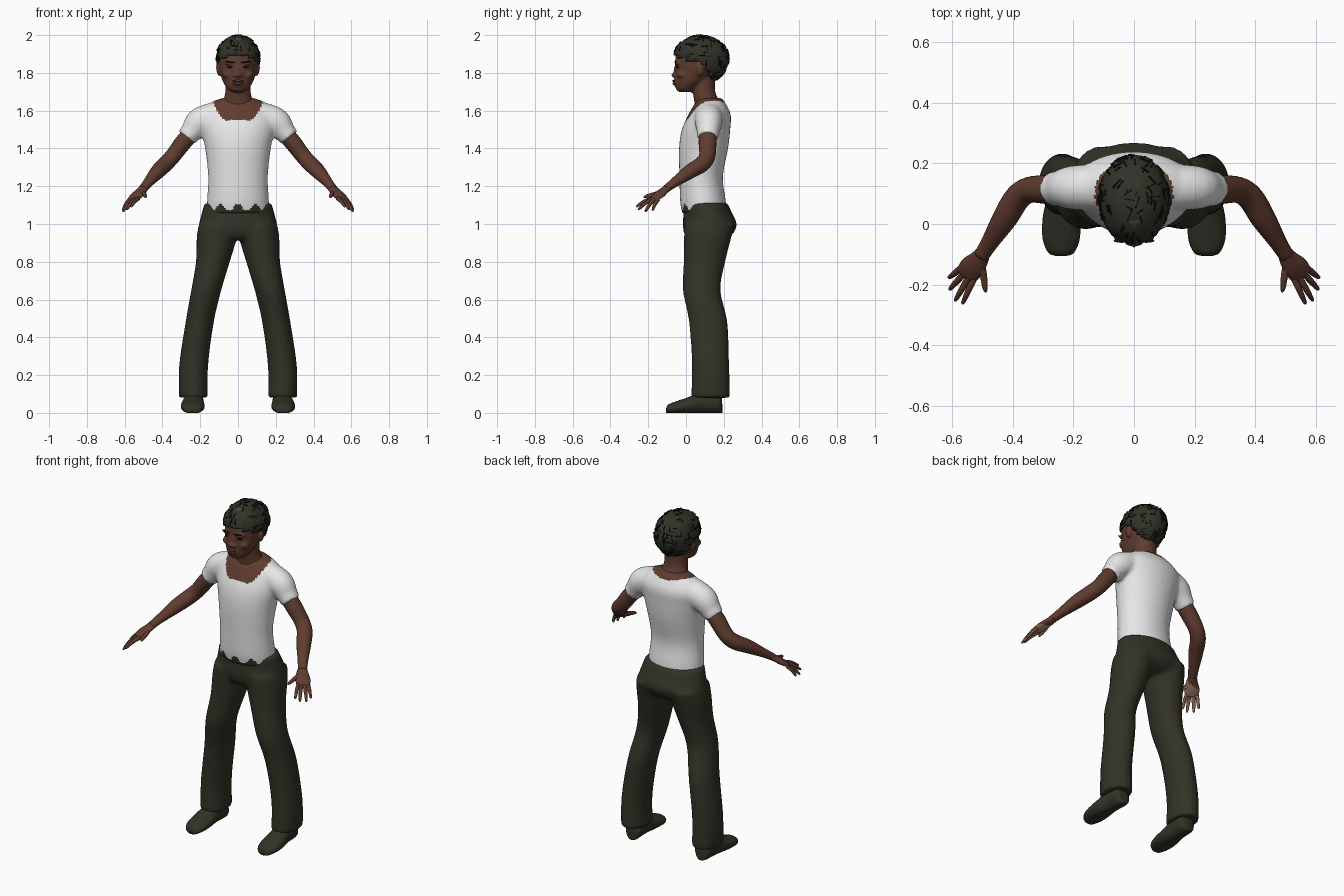
import bpy, bmesh, math, random
from mathutils import Vector, Matrix

random.seed(4)
if "Cube" in bpy.data.objects:
    bpy.data.objects.remove(bpy.data.objects["Cube"])


def material(name, r, g, b):
    m = bpy.data.materials.new(name)
    m.use_nodes = True
    m.diffuse_color = (r, g, b, 1)
    bsdf = next(n for n in m.node_tree.nodes if n.type == "BSDF_PRINCIPLED")
    bsdf.inputs["Base Color"].default_value = (r, g, b, 1)
    bsdf.inputs["Roughness"].default_value = 0.8
    return m


SKIN = material("brown skin", 0.115, 0.045, 0.028)
PALM = material("light palm", 0.36, 0.2, 0.13)
SHIRT = material("white cotton", 0.8, 0.8, 0.8)
CLOTH = material("dark olive cloth", 0.032, 0.032, 0.02)
HAIR = material("dark hair", 0.03, 0.033, 0.021)
BLACK = material("black braid", 0.006, 0.006, 0.005)
LIP = material("dark lip", 0.075, 0.028, 0.02)


def smooth_sections(pts, steps=4):
    """Catmull-Rom interpolation of section tuples."""
    out = []
    for i in range(len(pts) - 1):
        quad = (pts[max(i - 1, 0)], pts[i], pts[i + 1], pts[min(i + 2, len(pts) - 1)])
        for k in range(steps):
            t = k / steps
            out.append([0.5 * (2 * b + (c - a) * t + (2 * a - 5 * b + 4 * c - d) * t * t
                               + (3 * b - a - 3 * c + d) * t ** 3) for a, b, c, d in zip(*quad)])
    return out + [list(pts[-1])]


def loft(bm, sections, axis=None, side=1, n=24):
    """Sections are x, y, z, half width, half depth; rings face axis or the path."""
    secs = smooth_sections([(s[0] * side, *s[1:]) for s in sections])
    mids = [Vector(s[:3]) for s in secs]
    rings = []
    for i, s in enumerate(secs):
        t = mids[min(i + 1, len(mids) - 1)] - mids[max(i - 1, 0)]
        if axis == "Z":
            u, v = Vector((1, 0, 0)), Vector((0, 1, 0))
        elif axis == "Y":
            u, v = Vector((1, 0, 0)), Vector((0, 0, 1))
        else:
            u = t.cross(Vector((0, 0, 1))).normalized()
            v = u.cross(t).normalized()
        angles = [math.tau * k / n for k in range(n)]
        rings.append([bm.verts.new(mids[i] + u * s[3] * math.cos(a) + v * s[4] * math.sin(a))
                      for a in angles])
    for r0, r1 in zip(rings, rings[1:]):
        for k in range(n):
            bm.faces.new((r0[k], r0[(k + 1) % n], r1[(k + 1) % n], r1[k]))
    bm.faces.new(rings[0])
    bm.faces.new(rings[-1])


def apply_modifier(ob, kind, **settings):
    mod = ob.modifiers.new(kind.lower(), kind)
    for key, value in settings.items():
        setattr(mod, key, value)
    bpy.context.view_layer.objects.active = ob
    bpy.ops.object.modifier_apply(modifier=mod.name)


def finish(bm, name, mats, rule=None, blend=0, smooth=True):
    """Make the object; blend fuses overlapping parts, rule picks face colours."""
    bmesh.ops.recalc_face_normals(bm, faces=bm.faces)
    me = bpy.data.meshes.new(name)
    bm.to_mesh(me)
    bm.free()
    ob = bpy.data.objects.new(name, me)
    bpy.context.collection.objects.link(ob)
    if blend:
        apply_modifier(ob, "REMESH", mode="VOXEL", voxel_size=blend)
        apply_modifier(ob, "SMOOTH", factor=0.5, iterations=6)
    ob.data.materials.clear()
    for m in mats:
        ob.data.materials.append(m)
    for p in ob.data.polygons:
        p.use_smooth = smooth
        p.material_index = rule(p.center, p.normal) if rule else 0
    return ob


def blob(bm, loc, size, tilt=0):
    m = Matrix.Translation(loc) @ Matrix.Rotation(tilt, 4, "Y") @ Matrix.Diagonal((*size, 1))
    bmesh.ops.create_uvsphere(bm, u_segments=16, v_segments=10, radius=1, matrix=m)


# Shirt with short sleeves; skin shows inside the scooped neckline
def shirt_colour(c, n):
    if c.z > 1.55 and (c.x / 0.13) ** 2 + ((c.y - 0.1) / 0.11) ** 2 < 1:
        return 1
    return 2 if c.z < 1.088 + 0.018 * math.sin(70 * abs(c.x) + 1.5) else 0


bm = bmesh.new()
loft(bm, [(0, .095, 1.055, .165, .115), (0, .09, 1.12, .164, .121), (0, .08, 1.25, .158, .115),
          (0, .093, 1.4, .174, .13), (0, .106, 1.5, .195, .128), (0, .125, 1.58, .2, .112),
          (0, .128, 1.64, .15, .08), (0, .128, 1.668, .08, .06)], "Z", n=32)
for s in (1, -1):
    loft(bm, [(.11, .122, 1.58, .075, .07), (.2, .12, 1.54, .073, .077),
              (.245, .117, 1.49, .06, .06), (.273, .115, 1.457, .056, .053)], side=s)
finish(bm, "shirt", [SHIRT, SKIN, CLOTH], shirt_colour, 0.01)

# Trousers: hips fused with two flared legs
bm = bmesh.new()
loft(bm, [(0, .103, 1.112, .178, .117), (0, .115, 1.06, .192, .128), (0, .126, 1.0, .207, .143),
          (0, .12, .95, .205, .13), (0, .11, .92, .16, .1)], "Z", n=32)
for s in (1, -1):
    loft(bm, [(.105, .125, 1.0, .102, .135), (.112, .115, .93, .107, .126),
              (.133, .098, .8, .09, .11), (.168, .083, .65, .08, .1),
              (.203, .118, .48, .075, .102), (.235, .13, .25, .077, .099),
              (.236, .13, .08, .077, .104)], "Z", side=s)
finish(bm, "trousers", [CLOTH], blend=0.012)

# Neck and head
bm = bmesh.new()
loft(bm, [(0, .12, 1.58, .1, .075), (0, .112, 1.645, .082, .068),
          (0, .095, 1.7, .067, .06), (0, .09, 1.8, .066, .065)], "Z")
loft(bm, [(0, .0, 1.698, .03, .035), (0, .002, 1.715, .055, .055), (0, .03, 1.76, .083, .088),
          (0, .062, 1.82, .099, .12), (0, .075, 1.88, .104, .132),
          (0, .075, 1.94, .09, .12), (0, .075, 1.985, .05, .07)], "Z")
blob(bm, (0, -.058, 1.788), (.021, .02, .014))
blob(bm, (0, -.052, 1.812), (.011, .014, .032))
blob(bm, (0, -.045, 1.748), (.036, .022, .026))
for s in (1, -1):
    blob(bm, (s * .018, -.054, 1.784), (.012, .012, .01))
    blob(bm, (s * .037, -.042, 1.851), (.034, .018, .011))
    blob(bm, (s * .052, -.018, 1.79), (.032, .03, .022))
    blob(bm, (s * .102, .075, 1.815), (.013, .022, .034), s * .2)
finish(bm, "head", [SKIN], blend=0.006)

# Lips, eyes and brows
bm = bmesh.new()
blob(bm, (0, -.062, 1.757), (.029, .011, .007))
blob(bm, (0, -.06, 1.744), (.026, .011, .008))
finish(bm, "lips", [LIP])
for side, s in (("left", 1), ("right", -1)):
    bm = bmesh.new()
    blob(bm, (s * .038, -.043, 1.83), (.019, .011, .005), s * .1)
    finish(bm, side + "_eye", [BLACK])
    bm = bmesh.new()
    blob(bm, (s * .04, -.055, 1.857), (.028, .007, .004), s * -.12)
    finish(bm, side + "_brow", [BLACK])


# Hair cap trimmed along the hairline
def hairline(y):
    return 1.89 - 0.3 * (y + 0.06) if y < 0.09 else 1.845 - 1.7 * (y - 0.09)


def on_scalp(d):
    drop = 0.122 if d.z > 0 else 0.138
    return Vector((d.x * .117, .08 + d.y * .148, 1.878 + d.z * drop))


bm = bmesh.new()
bmesh.ops.create_uvsphere(bm, u_segments=32, v_segments=24, radius=1)
for v in bm.verts:
    v.co = on_scalp(v.co) + Vector([random.uniform(-.002, .002) for _ in range(3)])
trim = [f for f in bm.faces
        if f.calc_center_median().z < hairline(f.calc_center_median().y)]
bmesh.ops.delete(bm, geom=trim, context="FACES")
hair = finish(bm, "hair", [HAIR])
apply_modifier(hair, "SOLIDIFY", thickness=0.02, offset=-1)

# Short braid strands scattered over the hair
bm = bmesh.new()
for _ in range(170):
    d = Vector([random.gauss(0, 1) for _ in range(3)]).normalized()
    p = on_scalp(d)
    if p.z > hairline(p.y) + 0.015:
        turn = Matrix.Rotation(random.choice((0, math.pi / 2)) + random.uniform(-.2, .2), 4, "Z")
        rot = d.to_track_quat("Z", "Y").to_matrix().to_4x4()
        size = Matrix.Diagonal((random.uniform(.02, .04), .004, .007, 1))
        bmesh.ops.create_cube(bm, size=1, matrix=Matrix.Translation(p) @ rot @ turn @ size)
finish(bm, "braids", [BLACK], smooth=False)

# Arms, hands and shoes
FINGERS = {"index": ((.528, -.18, 1.135), (.566, -.264, 1.092)),
           "middle": ((.544, -.174, 1.134), (.59, -.254, 1.076)),
           "ring": ((.56, -.163, 1.132), (.609, -.217, 1.066)),
           "little": ((.573, -.148, 1.13), (.611, -.178, 1.072))}
for side, s in (("left", 1), ("right", -1)):
    bm = bmesh.new()
    loft(bm, [(.235, .116, 1.495, .045, .045), (.29, .114, 1.432, .047, .045),
              (.345, .112, 1.36, .043, .042), (.385, .085, 1.317, .043, .042),
              (.425, .02, 1.277, .041, .038), (.475, -.06, 1.22, .029, .025),
              (.503, -.105, 1.187, .025, .02)], side=s)
    finish(bm, side + "_arm", [SKIN])

    bm = bmesh.new()
    loft(bm, [(.496, -.092, 1.193, .024, .019), (.512, -.118, 1.175, .033, .018),
              (.535, -.145, 1.152, .041, .017), (.556, -.172, 1.13, .036, .011)], side=s)
    for base, tip in FINGERS.values():
        a, b = Vector(base), Vector(tip)
        mid = (a + b) / 2 + Vector((0, 0, .006))
        loft(bm, [(*a, .011, .011), (*mid, .01, .01), (*b.lerp(a, .1), .007, .007),
                  (*b, .003, .003)], side=s, n=12)
    loft(bm, [(.51, -.12, 1.17, .016, .013), (.497, -.165, 1.158, .012, .012),
              (.491, -.21, 1.146, .009, .009), (.488, -.225, 1.141, .003, .003)], side=s, n=12)
    finish(bm, side + "_hand", [SKIN, PALM], lambda c, n: int(n.z < -0.35 and c.y < -0.115))

    bm = bmesh.new()
    shoe = [(-.105, .018, .014), (-.095, .042, .024), (-.05, .061, .033), (.02, .062, .045),
            (.09, .052, .06), (.165, .05, .058), (.187, .036, .046), (.192, .015, .025)]
    loft(bm, [(.24 - .05 * max(0, y), y, h + .004, w, h) for y, w, h in shoe], "Y", side=s)
    for v in bm.verts:
        v.co.z = max(v.co.z, 0.008) - 0.008
    finish(bm, side + "_shoe", [CLOTH])
